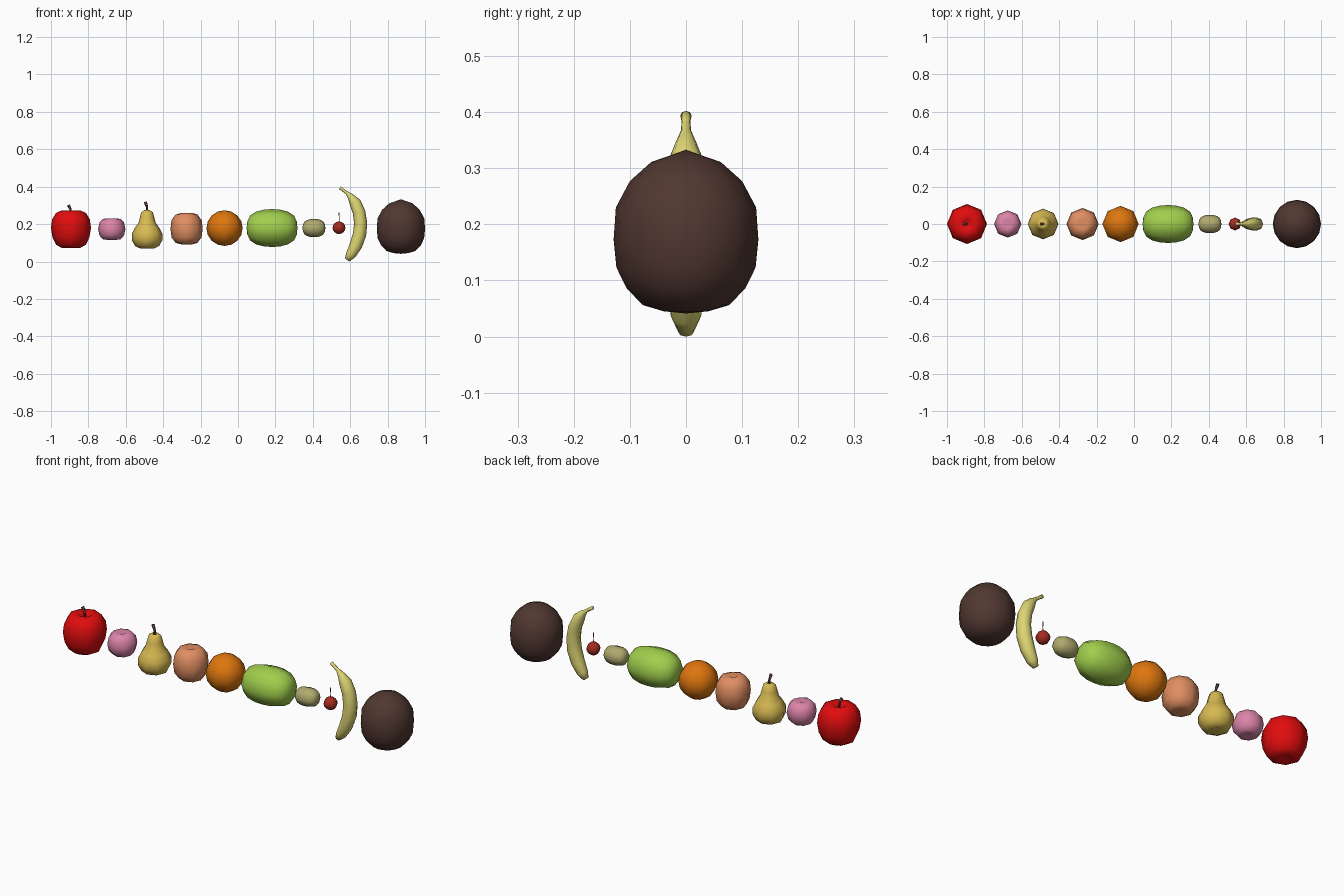
import bpy, bmesh, math
from mathutils import Vector

cube = bpy.data.objects.get("Cube")
if cube:
    bpy.data.objects.remove(cube, do_unlink=True)


def material(name, rgb):
    """Flat colour from display values 0-255."""
    col = [(c / 255 / 12.92) if c < 11 else ((c / 255 + 0.055) / 1.055) ** 2.4 for c in rgb] + [1]
    m = bpy.data.materials.new(name)
    m.use_nodes = True
    m.diffuse_color = col
    m.node_tree.nodes["Principled BSDF"].inputs["Base Color"].default_value = col
    return m


RED = material("apple red", (225, 12, 14))
PINK = material("plum pink", (220, 132, 168))
GOLD = material("pear gold", (216, 186, 82))
PEACH = material("peach", (224, 142, 98))
ORANGE = material("orange", (222, 118, 14))
GREEN = material("melon green", (160, 206, 76))
OLIVE = material("kiwi olive", (176, 170, 110))
CHERRY = material("cherry red", (166, 44, 34))
YELLOW = material("banana yellow", (222, 214, 116))
BROWN = material("dark brown", (80, 55, 48))


def loft(name, rings, mat, sides=8, crease=0):
    """Skin rings of (x, z, radius, tilt about y); crease pulls in one seam near the top."""
    bm = bmesh.new()
    loops = []
    top = max(r[1] for r in rings)
    height = top - min(r[1] for r in rings)
    for x, z, r, t in rings:
        u = Vector((math.cos(t), 0, -math.sin(t)))
        loop = []
        for i in range(sides):
            a = math.tau * i / sides
            k = r
            if crease and i == sides - 1 and z > top - height * 0.4:
                k *= 1 - crease
            loop.append(bm.verts.new(Vector((x, 0, z)) + k * (math.cos(a) * u + Vector((0, math.sin(a), 0)))))
        loops.append(loop)
    for lo, hi in zip(loops, loops[1:]):
        for i in range(sides):
            j = (i + 1) % sides
            bm.faces.new((lo[i], lo[j], hi[j], hi[i]))
    bm.faces.new(loops[0][::-1])
    bm.faces.new(loops[-1])
    bmesh.ops.remove_doubles(bm, verts=bm.verts, dist=0.0002)
    bmesh.ops.recalc_face_normals(bm, faces=bm.faces)
    for f in bm.faces:
        f.smooth = True
    me = bpy.data.meshes.new(name)
    bm.to_mesh(me)
    bm.free()
    me.materials.append(mat)
    ob = bpy.data.objects.new(name, me)
    bpy.context.collection.objects.link(ob)
    return ob


def lathe(name, x, profile, mat, sides=8, crease=0):
    """Upright fruit from (radius, height) pairs."""
    return loft(name, [(x, z, r, 0) for r, z in profile], mat, sides, crease)


def barrel(name, x, z, half, radius, mat):
    """Lying fruit along x with blunt rounded ends."""
    shape = [(1, 0), (.97, .36), (.86, .66), (.62, .87), (.3, .98)]
    full = [(-a, b) for a, b in shape] + [(0, 1)] + shape[::-1]
    return loft(name, [(x + a * half, z, b * radius, math.pi / 2) for a, b in full], mat)


def sweep(name, path, mat, sides=6):
    """Tube along (x, z, radius) points in the xz plane."""
    rings = []
    for i, (x, z, r) in enumerate(path):
        a, b = path[max(i - 1, 0)], path[min(i + 1, len(path) - 1)]
        rings.append((x, z, r, math.atan2(b[0] - a[0], b[1] - a[1])))
    return loft(name, rings, mat, sides)


def ball(radius, bottom, top, steps=8):
    mid, half = (top + bottom) / 2, (top - bottom) / 2
    return [(radius * math.sin(math.pi * i / steps), mid - half * math.cos(math.pi * i / steps))
            for i in range(steps + 1)]


# Apple with dimples at both ends
lathe("apple", -.893, [(0, .09), (.025, .08), (.05, .073), (.08, .09), (.099, .13), (.107, .18),
                       (.101, .225), (.08, .26), (.048, .274), (.02, .262), (0, .25)], RED)
sweep("apple_stem", [(-.893, .25, .005), (-.895, .278, .006), (-.907, .302, .009)], BROWN)

# Plum
lathe("plum", -.675, [(0, .125), (.025, .116), (.048, .119), (.066, .14), (.073, .173), (.066, .208),
                      (.048, .227), (.025, .231), (0, .222)], PINK, crease=.08)

# Pear
lathe("pear", -.486, [(0, .08), (.035, .069), (.065, .083), (.082, .115), (.081, .15), (.064, .182),
                      (.046, .207), (.039, .235), (.031, .263), (.014, .275), (0, .264)], GOLD)
sweep("pear_stem", [(-.486, .262, .006), (-.486, .29, .006), (-.496, .319, .009)], BROWN)

# Peach with a seam
lathe("peach", -.275, [(0, .1), (.03, .092), (.058, .099), (.08, .128), (.086, .175), (.081, .22),
                       (.06, .25), (.03, .26), (0, .246)], PEACH, crease=.08)

# Orange
lathe("orange", -.072, ball(.097, .083, .274), ORANGE)

# Melon and kiwi
barrel("melon", .182, .179, .136, .101, GREEN)
barrel("kiwi", .406, .179, .061, .049, OLIVE)

# Cherry
lathe("cherry", .54, ball(.034, .147, .214), CHERRY)
sweep("cherry_stem", [(.54, .205, .002), (.541, .235, .002), (.54, .263, .003)], CHERRY, 5)

# Banana
sweep("banana", [(.583, .008, .014), (.603, .036, .027), (.63, .085, .034), (.65, .145, .036),
                 (.656, .205, .035), (.647, .265, .034), (.626, .315, .031), (.602, .347, .018),
                 (.582, .367, .009), (.56, .383, .008), (.545, .394, .01)], YELLOW, 8)

# Coconut
lathe("coconut", .871, [(0, .041), (.04, .045), (.077, .056), (.106, .086), (.124, .123), (.129, .173),
                        (.125, .23), (.1, .277), (.062, .311), (.03, .322), (0, .333)], BROWN, 16)
